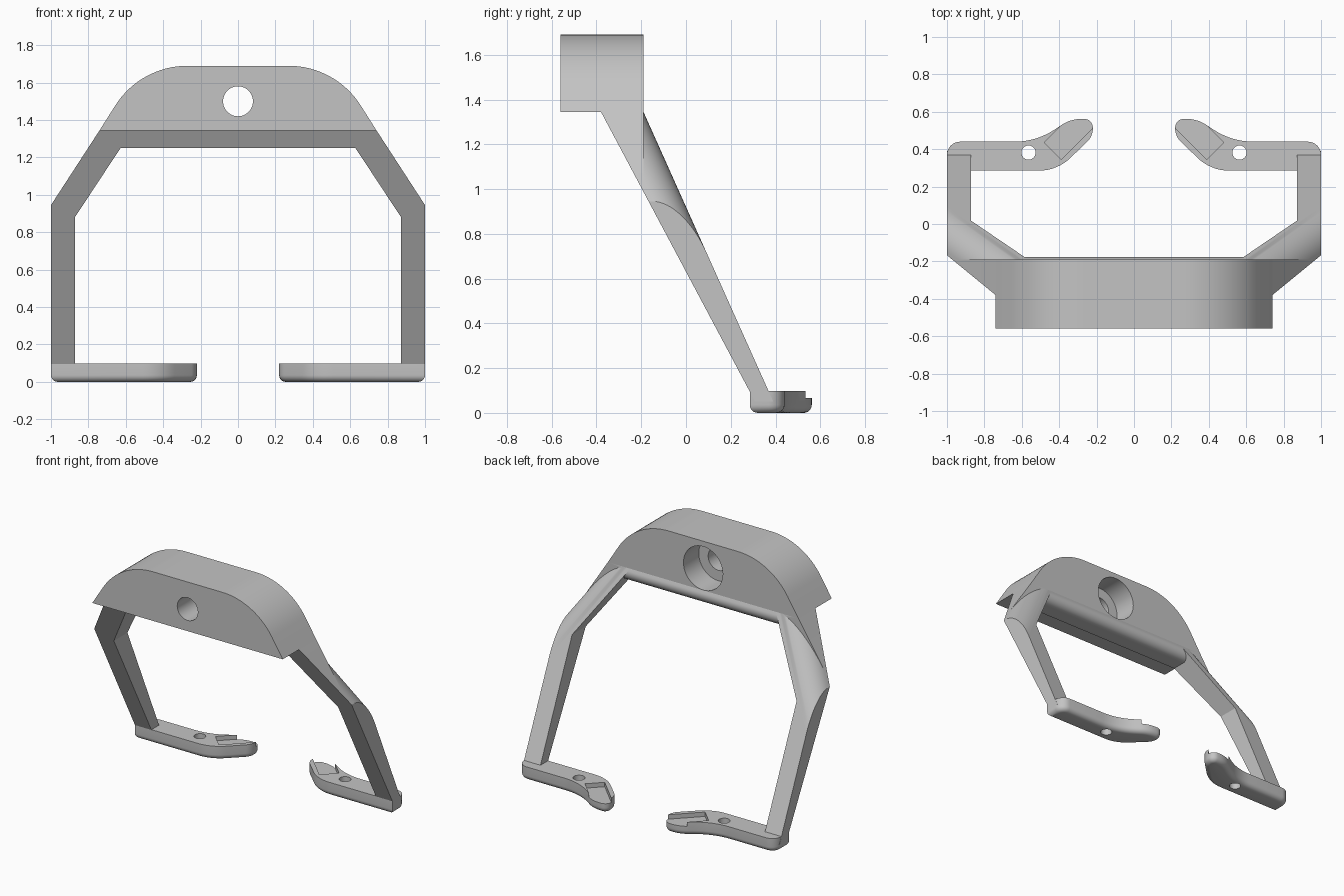
import bpy, bmesh, math
from mathutils import Vector as V

if "Cube" in bpy.data.objects:
    bpy.data.objects.remove(bpy.data.objects["Cube"])

GREY = (0.55, 0.55, 0.55, 1)
mat = bpy.data.materials.new("plain grey")
mat.use_nodes = True
mat.diffuse_color = GREY
mat.node_tree.nodes["Principled BSDF"].inputs["Base Color"].default_value = GREY

HEAD_Z, BACK_Y, FRONT_Y = 1.345, -0.19, -0.56


def front_y(z):
    return -0.38 + (HEAD_Z - z) * 0.532


def back_y(z):
    return BACK_Y + (HEAD_Z - z) * 0.448


def fillet(corner, p, q, t, n=12):
    """Arc that rounds a corner between the directions of p and q."""
    c, p, q = V(corner), V(p), V(q)
    u, v = (p - c).normalized(), (q - c).normalized()
    half = u.angle(v) / 2
    r = t * math.tan(half)
    mid = c + (u + v).normalized() * t / math.cos(half)
    a, b = c + u * t - mid, c + v * t - mid
    return [mid + a.slerp(b, i / n).normalized() * r for i in range(n + 1)]


def rounded(points):
    """Closed outline from (x, y, rounding) corners."""
    out = []
    for i, (x, y, t) in enumerate(points):
        p, q = points[i - 1], points[(i + 1) % len(points)]
        if t:
            out += fillet((x, y, 0), (p[0], p[1], 0), (q[0], q[1], 0), t, 8)
        else:
            out.append(V((x, y, 0)))
    return out


def loft(name, ring_a, ring_b, bevel=0):
    """Solid between two matching rings; bevel rounds the first ring."""
    bm = bmesh.new()
    a = [bm.verts.new(p) for p in ring_a]
    b = [bm.verts.new(p) for p in ring_b]
    base = bm.faces.new(a)
    bm.faces.new(b[::-1])
    for i in range(len(a)):
        bm.faces.new((a[i - 1], a[i], b[i], b[i - 1]))
    bmesh.ops.recalc_face_normals(bm, faces=bm.faces)
    if bevel:
        bmesh.ops.bevel(bm, geom=list(base.edges), offset=bevel, segments=6,
                        profile=0.5, affect='EDGES')
    me = bpy.data.meshes.new(name)
    bm.to_mesh(me)
    bm.free()
    me.materials.append(mat)
    ob = bpy.data.objects.new(name, me)
    bpy.context.collection.objects.link(ob)
    return ob


def cylinder(name, start, axis, radius, n=48):
    """Round cutter from start along axis."""
    start, axis = V(start), V(axis)
    side = axis.orthogonal().normalized()
    up = axis.normalized().cross(side)
    ring = [start + (side * math.cos(k) + up * math.sin(k)) * radius
            for k in (math.tau * i / n for i in range(n))]
    return loft(name, ring, [p + axis for p in ring])


def finish(ob, cutters=(), mirror=False):
    """Cut, mirror and shade a part."""
    for c in cutters:
        c.hide_render = True
        m = ob.modifiers.new("cut", 'BOOLEAN')
        m.operation, m.solver, m.object = 'DIFFERENCE', 'EXACT', c
    if mirror:
        m = ob.modifiers.new("mirror", 'MIRROR')
        m.use_mirror_merge = False
    bpy.ops.object.select_all(action='DESELECT')
    ob.select_set(True)
    bpy.context.view_layer.objects.active = ob
    for m in list(ob.modifiers):
        bpy.ops.object.modifier_apply(modifier=m.name)
    for c in cutters:
        bpy.data.objects.remove(c)
    bpy.ops.object.shade_smooth_by_angle(angle=math.radians(30))


# Head block with rounded shoulders, screw hole and counterbore
side = fillet((0.522, 0, 1.69), (0.74, 0, HEAD_Z), (0, 0, 1.69), 0.252, 16)
half = [V((0.74, 0, HEAD_Z))] + side
outline = half + [V((-p.x, 0, p.z)) for p in reversed(half)]
head = loft("head_block", [p + V((0, FRONT_Y, 0)) for p in outline],
            [p + V((0, BACK_Y, 0)) for p in outline])
finish(head, [cylinder("hole_cutter", (0, -0.7, 1.5), (0, 0.6, 0), 0.08),
              cylinder("bore_cutter", (0, -0.36, 1.5), (0, 0.3, 0), 0.153)])

# Bent arms lying in the slanted slab
arm_outline = [(1, 0.05), (1, 0.945), (0.74, HEAD_Z), (0.566, HEAD_Z),
               (0.628, 1.25), (0.872, 0.88), (0.872, 0.05)]
arm = loft("arms", [V((x, front_y(z), z)) for x, z in arm_outline],
           [V((x, back_y(z), z)) for x, z in arm_outline])

# Cutter that rounds the outer back edge of the sloped part of the arm
top, low = V((0.74, BACK_Y, HEAD_Z)), V((1, back_y(0.945), 0.945))
d = (low - top).normalized()
to_front = V((0, -1, 0)) - d * V((0, -1, 0)).dot(d)
back_normal = V((0, 1, 0.448)).normalized()
inward = back_normal.cross(d)
if inward.x > 0:
    inward = -inward
arc = fillet(top, top + to_front, top + inward, 0.127, 16)
section = arc + [top - (to_front.normalized() + inward) * 0.2]
cutter = loft("edge_cutter", [p - d * 0.2 for p in section],
              [p + d * 0.95 for p in section])
bm = bmesh.new()
bm.from_mesh(cutter.data)
bmesh.ops.bisect_plane(bm, geom=bm.verts[:] + bm.edges[:] + bm.faces[:],
                       plane_co=(0, BACK_Y, 0), plane_no=(0, 1, 0),
                       clear_inner=True)
bmesh.ops.holes_fill(bm, edges=[e for e in bm.edges if e.is_boundary])
bmesh.ops.recalc_face_normals(bm, faces=bm.faces)
bm.to_mesh(cutter.data)
bm.free()
finish(arm, [cutter], mirror=True)

# Cross beam under the head with a rounded lower back edge
low_z = 1.25
front_low, back_low = (0, front_y(low_z), low_z), (0, back_y(low_z), low_z)
front_top, back_top = (0, front_y(HEAD_Z), HEAD_Z), (0, BACK_Y, HEAD_Z)
beam = [V(front_top), V(front_low)]
beam += fillet(back_low, front_low, back_top, 0.085) + [V(back_top)]


def beam_end(s):
    return [V((s * (0.633 - (p.z - low_z) * 0.653), p.y, p.z)) for p in beam]


finish(loft("cross_beam", beam_end(-1), beam_end(1)))

# Feet: curved pads with a rounded underside, a hole and an open slot
foot_z = 0.097
pad = rounded([(1, 0.285, 0), (1, 0.44, 0.07), (0.52, 0.44, 0.12),
               (0.34, 0.562, 0.06), (0.22, 0.562, 0.046), (0.22, 0.47, 0.04),
               (0.41, 0.285, 0.1)])
foot = loft("feet", pad, [p + V((0, 0, foot_z)) for p in pad], 0.036)
slot = [V((x, y, 0.066)) for x, y in
        [(0.48, 0.435), (0.39, 0.345), (0.14, 0.595), (0.23, 0.685)]]
finish(foot, [cylinder("foot_hole_cutter", (0.564, 0.382, -0.1), (0, 0, 0.4), 0.038, 32),
              loft("slot_cutter", slot, [p + V((0, 0, 0.2)) for p in slot])],
       mirror=True)
